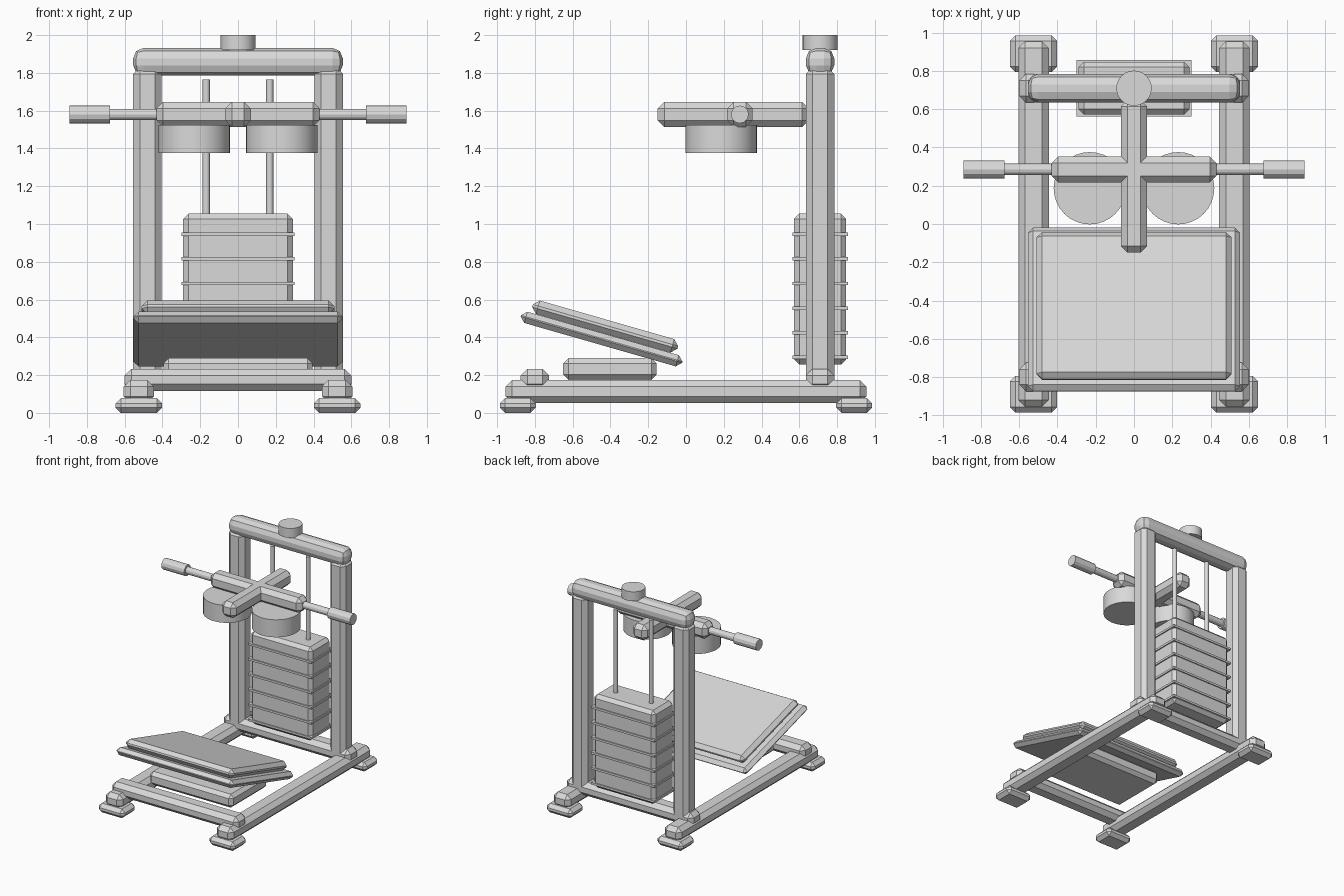
import bpy
import math

old = bpy.data.objects.get("Cube")
if old:
    bpy.data.objects.remove(old, do_unlink=True)

grey = bpy.data.materials.new("light_grey")
grey.use_nodes = True
COLOUR = (0.7, 0.7, 0.7, 1)
grey.diffuse_color = COLOUR
grey.node_tree.nodes["Principled BSDF"].inputs["Base Color"].default_value = COLOUR


def box(name, low, high, bevel=0.035, segments=1, tilt=0):
    """Chamfered box between two corners, optionally tilted about x."""
    centre = [(a + b) / 2 for a, b in zip(low, high)]
    bpy.ops.mesh.primitive_cube_add(size=1, location=centre)
    ob = bpy.context.object
    ob.name = name
    ob.scale = [b - a for a, b in zip(low, high)]
    bpy.ops.object.transform_apply(location=False, rotation=False, scale=True)
    ob.rotation_euler.x = tilt
    ob.data.materials.append(grey)
    if bevel:
        mod = ob.modifiers.new("chamfer", "BEVEL")
        mod.width = bevel
        mod.segments = segments
        mod.limit_method = "ANGLE"
    return ob


def cylinder(name, centre, radius, length, sides, along_x=False):
    bpy.ops.mesh.primitive_cylinder_add(
        vertices=sides, radius=radius, depth=length, location=centre,
        rotation=(0, math.pi / 2 if along_x else 0, 0))
    ob = bpy.context.object
    ob.name = name
    ob.data.materials.append(grey)
    bpy.ops.object.shade_smooth_by_angle(angle=math.radians(25))
    return ob


BACK = 0.71    # y of the upright frame
GRIP_Y = 0.285  # y of the handle bar
ARM_Z = 1.58

# Base: rails, feet and cross bars
for s, side in ((1, "left"), (-1, "right")):
    x = s * 0.525
    box(side + "_base_rail", (x - 0.08, -0.955, 0.053), (x + 0.08, 0.955, 0.175))
    for t, end in ((-1, "front"), (1, "rear")):
        y = t * 0.89
        box(f"{side}_{end}_foot", (x - 0.123, y - 0.095, 0), (x + 0.123, y + 0.095, 0.078), 0.028)
for name, y in (("front_cross_bar", -0.8), ("rear_cross_bar", BACK)):
    box(name, (-0.6, y - 0.075, 0.117), (0.6, y + 0.075, 0.233))

# Upright frame with top bar and cap
for s, side in ((1, "left"), (-1, "right")):
    x = s * 0.48
    box(side + "_upright", (x - 0.075, BACK - 0.075, 0.15), (x + 0.075, BACK + 0.075, 1.83))
box("top_bar", (-0.555, BACK - 0.075, 1.785), (0.555, BACK + 0.075, 1.932), 0.055, 2)
cylinder("top_cap", (0, BACK, 1.96), 0.092, 0.08, 32)

# Weight stack with thin separators and guide rods
box("weight_stack", (-0.29, BACK - 0.138, 0.255), (0.29, BACK + 0.138, 1.055), 0.028)
for i in range(6):
    z = 0.295 + i * 0.13
    box(f"stack_separator_{i + 1}", (-0.3, BACK - 0.147, z - 0.009), (0.3, BACK + 0.147, z + 0.009), 0)
for s, side in ((1, "left"), (-1, "right")):
    cylinder(side + "_guide_rod", (s * 0.168, BACK, 1.37), 0.019, 0.79, 16)

# Press arm with handle bar
box("press_arm", (-0.068, -0.15, ARM_Z - 0.066), (0.068, 0.65, ARM_Z + 0.066))
box("handle_bar", (-0.432, GRIP_Y - 0.068, ARM_Z - 0.066), (0.432, GRIP_Y + 0.068, ARM_Z + 0.066))
for s, side in ((1, "left"), (-1, "right")):
    cylinder(side + "_handle_rod", (s * 0.55, GRIP_Y, ARM_Z), 0.03, 0.3, 12, True)
    cylinder(side + "_grip", (s * 0.785, GRIP_Y, ARM_Z), 0.047, 0.215, 12, True)
    cylinder(side + "_shoulder_pad", (s * 0.231, 0.187, 1.45), 0.189, 0.15, 32)

# Tilted foot platform on its support block
TILT = -math.radians(16)
box("platform_plate", (-0.555, -0.892, 0.36), (0.555, -0.002, 0.422), 0.028, 1, TILT)
box("platform_pad", (-0.51, -0.828, 0.42), (0.51, -0.028, 0.494), 0.03, 1, TILT)
box("platform_support", (-0.395, -0.65, 0.175), (0.395, -0.155, 0.29), 0.028)
